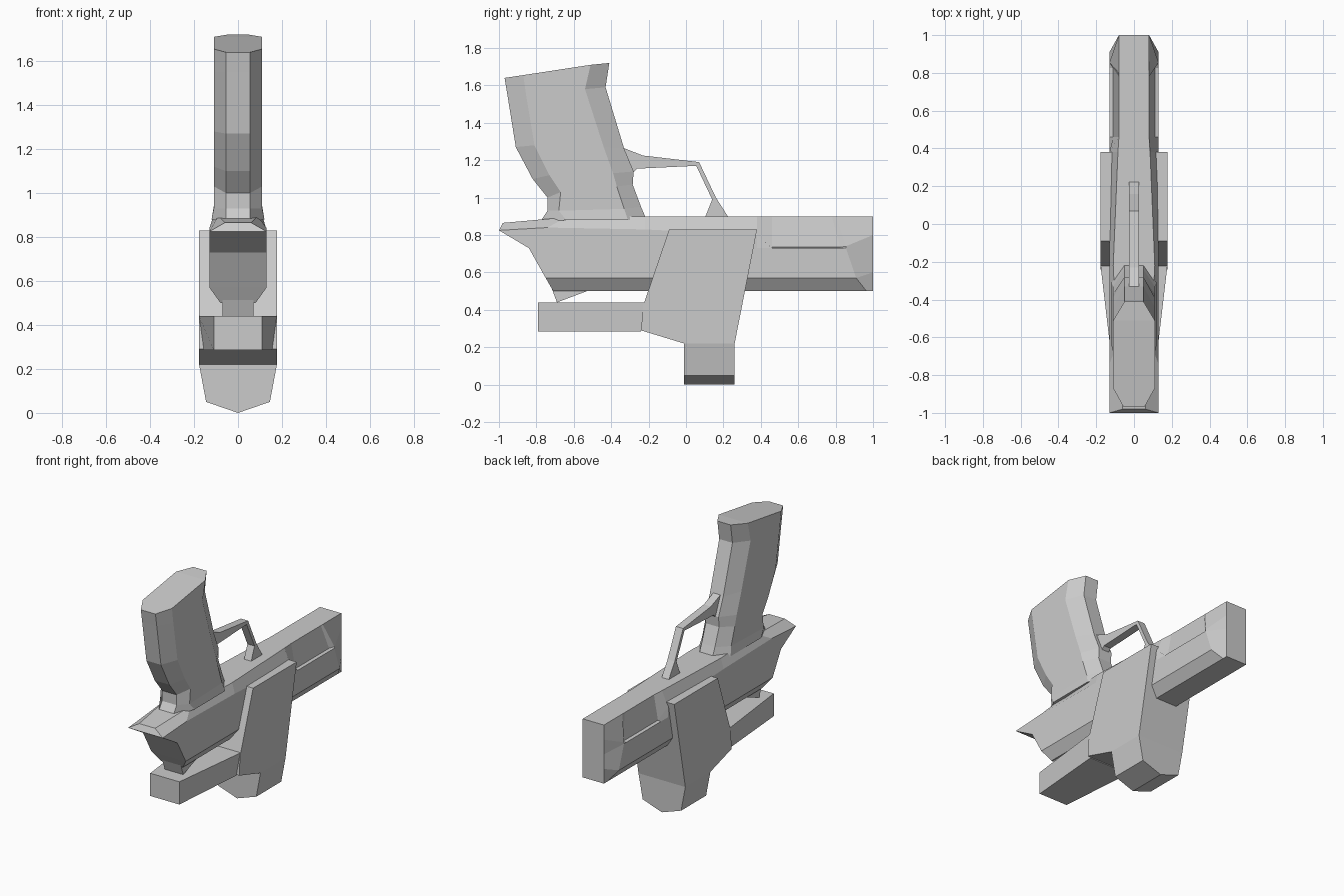
import bpy, bmesh

if "Cube" in bpy.data.objects:
    bpy.data.objects.remove(bpy.data.objects["Cube"])


def finish(name, bm):
    bmesh.ops.remove_doubles(bm, verts=bm.verts[:], dist=0.0005)
    bmesh.ops.recalc_face_normals(bm, faces=bm.faces[:])
    mesh = bpy.data.meshes.new(name)
    bm.to_mesh(mesh)
    bm.free()
    obj = bpy.data.objects.new(name, mesh)
    bpy.context.collection.objects.link(obj)
    return obj


def loft(name, stations):
    """Skin half-sections of (x, y, z) points, mirrored across x = 0."""
    bm = bmesh.new()
    rings = []
    for half in stations:
        right = [bm.verts.new(p) for p in half]
        left = [bm.verts.new((-x, y, z)) for x, y, z in half]
        rings.append(right + left[::-1])
    n = len(rings[0])
    for a, b in zip(rings, rings[1:]):
        for i in range(n):
            j = (i + 1) % n
            bm.faces.new((a[i], a[j], b[j], b[i]))
    # Caps are strips of quads joining the two mirrored halves
    for ring in (rings[0], rings[-1]):
        for i in range(n // 2 - 1):
            bm.faces.new((ring[i], ring[i + 1], ring[n - 2 - i], ring[n - 1 - i]))
    return finish(name, bm)


def slab(name, profile, half):
    """Extrude a (y, z) profile to x = +-half."""
    bm = bmesh.new()
    face = bm.faces.new([bm.verts.new((-half, y, z)) for y, z in profile])
    ext = bmesh.ops.extrude_face_region(bm, geom=[face])
    moved = [g for g in ext["geom"] if isinstance(g, bmesh.types.BMVert)]
    bmesh.ops.translate(bm, verts=moved, vec=(2 * half, 0, 0))
    return finish(name, bm)


def section(y, top, mid, skew=0.0):
    """Body section; top and mid are (x, z), lower edges are shared."""
    return [(top[0], y, top[1]), (mid[0], y + skew, mid[1]),
            (.13, y + skew, .73), (.13, y + skew * 2, .57),
            (.08, y + skew * 3, .5)]


# Body: tail, frame, recessed front cover and muzzle
loft("body", [
    [(.06, -.98, .865), (.13, -1, .825), (.13, -.84, .73), (.13, -.75, .57), (.08, -.71, .5)],
    [(.09, -.64, .895), (.13, -.74, .84), (.13, -.70, .73), (.13, -.66, .57), (.08, -.64, .5)],
    section(-.22, (.11, .9), (.13, .83)),
    section(.38, (.085, .9), (.13, .80)),
    section(.46, (.08, .9), (.11, .735)),
    section(.78, (.08, .9), (.11, .735), .045),
    section(.80, (.08, .9), (.13, .74), .055),
    [(.08, 1, .9), (.08, 1, .8), (.08, 1, .7), (.08, 1, .6), (.08, 1, .5)],
])

# Grip: back edge, back chamfer, front chamfer, front edge at each level
grip_levels = [
    ((-.97, 1.64), (-.87, 1.655), (-.51, 1.71), (-.41, 1.72), .11),
    ((-.955, 1.55), (-.855, 1.55), (-.54, 1.58), (-.43, 1.59), .11),
    ((-.91, 1.27), (-.81, 1.28), (-.44, 1.27), (-.33, 1.26), .11),
    ((-.82, 1.10), (-.73, 1.12), (-.39, 1.13), (-.28, 1.14), .11),
    ((-.74, 1.00), (-.67, 1.03), (-.37, 1.06), (-.285, 1.07), .11),
    ((-.74, .93), (-.68, .93), (-.33, .94), (-.24, .95), .11),
    ((-.78, .87), (-.64, .88), (-.31, .88), (-.21, .88), .12),
]
loft("grip", [[(.055, *b), (w, *bc), (w, *fc), (.05, *f)]
              for b, bc, fc, f, w in grip_levels])

# Trigger guard
slab("trigger_guard", [(-.36, 1.28), (-.32, 1.26), (-.23, 1.225), (.07, 1.19), (.16, 1.0),
                       (.23, .89), (.10, .89), (.14, .99), (.055, 1.17),
                       (-.26, 1.155), (-.32, 1.1)], .027)

# Rear sight
slab("rear_sight", [(-.72, .52), (-.69, .44), (-.53, .5), (-.53, .52)], .07)

# Holder wrapped around the body
slab("holder", [(-.24, .29), (-.23, .42), (-.09, .83), (.38, .83),
                (.26, .22), (-.01, .22)], .177)

# Arm reaching forward from the holder, tapering in plan
loft("holder_arm", [
    [(.11, -.79, .44), (.11, -.79, .285)],
    [(.177, -.22, .44), (.155, -.24, .285)],
])

# Foot with a keel-shaped underside
loft("holder_foot", [
    [(.16, y, .26), (.177, y, .22), (.145, y, .05), (0, y, 0)] for y in (-.01, .26)
])
